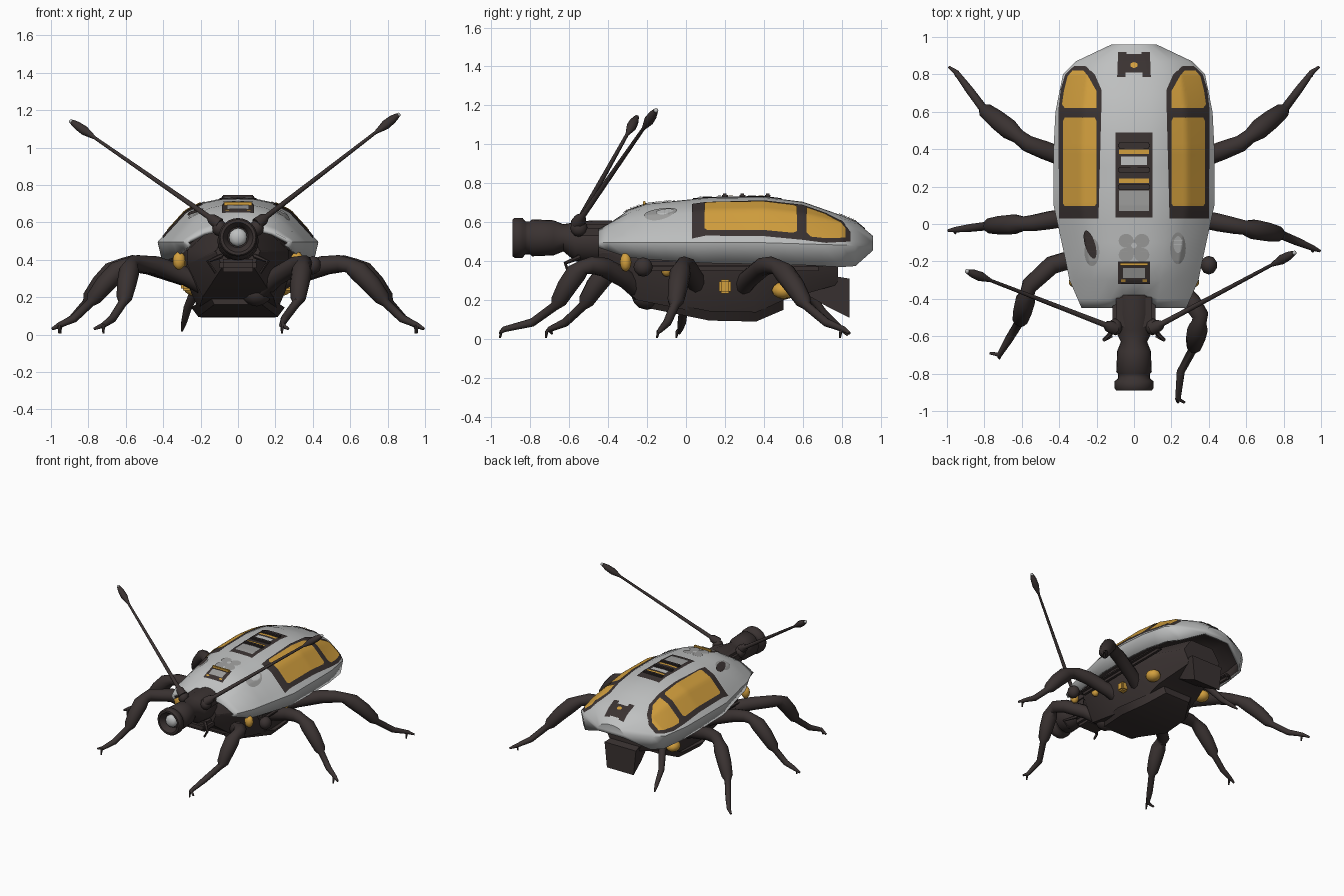
import bpy, bmesh, math
from mathutils import Vector

if "Cube" in bpy.data.objects:
    bpy.data.objects.remove(bpy.data.objects["Cube"])


def mat(name, rgb):
    m = bpy.data.materials.new(name)
    m.diffuse_color = (*rgb, 1)
    m.use_nodes = True
    m.node_tree.nodes["Principled BSDF"].inputs["Base Color"].default_value = m.diffuse_color
    return m


LIGHT = mat("shell grey", (0.52, 0.53, 0.53))
MID = mat("marking grey", (0.34, 0.34, 0.335))
DARK = mat("dark brown", (0.042, 0.032, 0.031))
AMBER = mat("amber", (0.65, 0.35, 0.048))


def finish(name, bm, mats, angle=40):
    bmesh.ops.recalc_face_normals(bm, faces=bm.faces)
    me = bpy.data.meshes.new(name)
    bm.to_mesh(me)
    bm.free()
    ob = bpy.data.objects.new(name, me)
    bpy.context.collection.objects.link(ob)
    for m in mats:
        me.materials.append(m)
    bpy.ops.object.select_all(action='DESELECT')
    ob.select_set(True)
    bpy.context.view_layer.objects.active = ob
    bpy.ops.object.shade_smooth_by_angle(angle=math.radians(angle))
    return ob


def loft(bm, rings, closed=True, caps=True):
    vs = [[bm.verts.new(p) for p in r] for r in rings]
    n = len(vs[0])
    for a, b in zip(vs, vs[1:]):
        for i in range(n if closed else n - 1):
            j = (i + 1) % n
            bm.faces.new((a[i], a[j], b[j], b[i]))
    if caps:
        bm.faces.new(vs[0])
        bm.faces.new(vs[-1])
    return vs


def tube(name, path, material, sides=10):
    """Round limb through (x, y, z, radius) points."""
    pts = [Vector(p[:3]) for p in path]
    u, rings = Vector((0.1, 1, 0.3)), []
    for i, p in enumerate(pts):
        t = (pts[min(i + 1, len(pts) - 1)] - pts[max(i - 1, 0)]).normalized()
        u = (u - t * u.dot(t)).normalized()
        v, r = t.cross(u), path[i][3]
        rings.append([p + (u * math.cos(a) + v * math.sin(a)) * r
                      for a in (k * math.tau / sides for k in range(sides))])
    bm = bmesh.new()
    loft(bm, rings)
    return finish(name, bm, [material], 50)


def box(name, c, s, material, bevel=0.01):
    bm = bmesh.new()
    bmesh.ops.create_cube(bm, size=1)
    for v in bm.verts:
        v.co = Vector(c) + Vector(a * b for a, b in zip(v.co, s))
    bmesh.ops.bevel(bm, geom=bm.edges[:], offset=bevel, segments=2, affect='EDGES')
    return finish(name, bm, [material])


def ball(name, c, s, material):
    bm = bmesh.new()
    bmesh.ops.create_icosphere(bm, subdivisions=2, radius=1)
    for v in bm.verts:
        v.co = Vector(c) + Vector(a * b for a, b in zip(v.co, s))
    return finish(name, bm, [material])


def blend(table, x):
    """Row of a table at x, its first column, with linear steps between."""
    x = min(max(x, table[0][0]), table[-1][0])
    for a, b in zip(table, table[1:]):
        if x <= b[0]:
            f = (x - a[0]) / (b[0] - a[0])
            return [p + (q - p) * f for p, q in zip(a, b)]


# Shell stations: y, half width, top z, rim z
STATIONS = [(-.45, .28, .57, .47), (-.3, .345, .66, .42), (-.2, .365, .695, .41), (.1, .43, .725, .39),
            (.4, .43, .73, .385), (.6, .42, .705, .38), (.8, .38, .635, .37), (.87, .31, .605, .375),
            (.96, .12, .53, .455)]


def half_section(y):
    _, w, t, r = blend(STATIONS, y)
    m = .505 - .03 * max(0, y - .4)
    d = t - m
    return [(0, t), (.2 * w, t - .01 * d), (.42 * w, t - .1 * d), (.66 * w, t - .33 * d),
            (.93 * w, m + .1 * d), (w, m - .01), (.94 * w, r)]


def shell_z(x, y):
    return blend(half_section(y)[:6], abs(x))[1]


def plate(name, rows, material, lift=.005, side=1):
    """Thin panel following the shell; rows are (y, x0, x1)."""
    rings = []
    y0, y1 = rows[0][0], rows[-1][0]
    steps = {y0 + (y1 - y0) * k / 24 for k in range(25)} | {r[0] for r in rows}
    for step in sorted(steps):
        y, x0, x1 = blend(rows, step)
        xs = [side * (x0 + (x1 - x0) * j / 12) for j in range(13)]
        rings.append([(x, y, shell_z(x, y) + lift) for x in xs])
    bm = bmesh.new()
    loft(bm, rings, closed=False, caps=False)
    return finish(name, bm, [material])


def oval(name, cx, cy, rx, ry, material, slant=0, lift=.005):
    rows = []
    for k in range(13):
        s = -math.cos(math.pi * k / 12) * .995
        w, c = rx * math.sqrt(1 - s * s), cx + slant * s
        rows.append((cy + ry * s, c - w, c + w))
    plate(name, rows, material, lift)


# Wing shell, notched over the neck, dark inside
bm = bmesh.new()
rings = []
for y in sorted({s[0] for s in STATIONS} | {-.4, -.1, 0, .2, .3, .5, .7}):
    h = half_section(y)
    notch = max(0, -.36 - y) * .6
    rings.append([(x, y + (notch if abs(x) < .1 else 0), z) for x, z in [(-x, z) for x, z in h[:0:-1]] + h])
grid = loft(bm, rings, closed=False, caps=False)
bm.faces.new(grid[-1])
shell = finish("wing_shell", bm, [LIGHT, DARK], 35)
sol = shell.modifiers.new("thickness", 'SOLIDIFY')
sol.thickness, sol.offset, sol.material_offset = .02, -1, 1

# Side windows and their frames
for name, s in (("right", 1), ("left", -1)):
    plate(name + "_window_frame", [(.03, .19, .4), (.6, .175, .405), (.72, .175, .392), (.8, .21, .368),
                                   (.845, .26, .32)], DARK, .005, s)
    plate(name + "_long_window", [(.095, .21, .37), (.11, .2, .38), (.55, .2, .38), (.57, .21, .37)],
          AMBER, .011, s)
    plate(name + "_rear_window", [(.62, .2, .37), (.64, .2, .385), (.71, .2, .375), (.79, .245, .355),
                                  (.82, .27, .33)], AMBER, .011, s)


def panel(name, y0, y1, w, material, lift=.01):
    plate(name, [(y0, -w, w), (y1, -w, w)], material, lift)


# Centre panel with vents
panel("centre_panel", .035, .49, .1, DARK, .005)
panel("centre_hatch", .07, .18, .08, MID)
panel("centre_light", .315, .36, .07, LIGHT)
for y in (.23, .385):
    panel("centre_amber", y - .012, y + .012, .08, AMBER)
for y in (.2, .29, .42):
    box("centre_ridge", (0, y, .737), (.17, .03, .02), DARK, .006)

# Front vent, rear marking and spots
panel("front_vent", -.32, -.2, .085, DARK, .005)
panel("front_vent_hatch", -.29, -.235, .06, MID)
box("front_vent_amber", (0, -.215, .694), (.15, .014, .03), AMBER, .003)
panel("rear_mark", .81, .91, .07, DARK, .005)
for s in (-1, 1):
    plate("rear_mark_leg", [(.785, .045, .09), (.92, .04, .085)], DARK, .006, s)
    plate("front_vent_corner", [(-.31, .045, .07), (-.298, .045, .07)], AMBER, .01, s)
    for y in (-.09, -.165):
        oval("centre_spot", s * .042, y, .04, .037, MID)
oval("centre_spot_middle", 0, -.125, .04, .04, MID, 0, .006)
oval("centre_spot_light", 0, -.115, .015, .015, LIGHT, 0, .009)
oval("rear_mark_dot", 0, .85, .02, .015, AMBER, 0, .011)
oval("right_spot", .235, -.13, .042, .085, MID)
oval("right_spot_centre", .235, -.11, .024, .045, LIGHT, 0, .009)
oval("left_spot", -.225, -.15, .04, .075, MID)
oval("left_spot_slot", -.235, -.11, .028, .075, DARK, -.02, .009)

# Body hull under the shell: y, half width, top, bottom
HULL = [(-.45, .12, .54, .36), (-.25, .27, .55, .2), (.1, .3, .55, .13), (.35, .28, .55, .13),
        (.5, .26, .52, .2), (.78, .17, .48, .28)]
bm = bmesh.new()
loft(bm, [[(-w, y, t - .1), (-.6 * w, y, t), (.6 * w, y, t), (w, y, t - .1), (w, y, (t + b) / 2),
           (.7 * w, y, b), (-.7 * w, y, b), (-w, y, (t + b) / 2)] for y, w, t, b in HULL])
finish("body_hull", bm, [DARK])


def keel(name, rows):
    """Tapered block from rows of y, half width, top, bottom."""
    bm = bmesh.new()
    loft(bm, [[(-w, y, t), (w, y, t), (w * .85, y, b), (-w * .85, y, b)] for y, w, t, b in rows])
    finish(name, bm, [DARK])


# Belly plate, tail and underside details
keel("belly_plate", [(-.2, .15, .21, .16), (.12, .25, .145, .095), (.36, .22, .14, .09), (.5, .13, .2, .15)])
keel("tail_block", [(.6, .09, .36, .24), (.72, .12, .33, .17), (.84, .14, .31, .11)])
for s in (-1, 1):
    ball("front_side_light", (s * .315, -.31, .395), (.035, .03, .05), AMBER)
    ball("middle_side_light", (s * .29, -.1, .36), (.03, .03, .04), AMBER)
    box("belly_light", (s * .275, .2, .27), (.06, .06, .07), AMBER)
    ball("rear_belly_light", (s * .235, .5, .25), (.055, .06, .045), AMBER)
    box("side_rail", (s * .33, .25, .375), (.06, .9, .05), DARK, .02)

# Head: barrel with hollow nose ring, then neck
HEAD = [(-.84, .055), (-.87, .065), (-.89, .08), (-.89, .095), (-.88, .103), (-.84, .103), (-.825, .085),
        (-.8, .085), (-.79, .095), (-.68, .09), (-.63, .07), (-.57, .1), (-.48, .11), (-.38, .11)]
bm = bmesh.new()
loft(bm, [[(r * math.cos(k * math.tau / 24), y, .52 - .02 * (y > -.6) + r * math.sin(k * math.tau / 24))
           for k in range(24)] for y, r in HEAD])
finish("head_and_neck", bm, [DARK], 50)
ball("eye_lens", (0, -.85, .52), (.05, .03, .05), LIGHT)
box("neck_collar", (0, -.47, .55), (.23, .2, .08), DARK, .02)
box("lower_jaw", (0, -.49, .37), (.2, .14, .07), DARK, .02)
for s in (-1, 1):
    ball("antenna_socket", (s * .1, -.55, .57), (.04, .045, .045), DARK)
    tube("mouth_feeler", [(s * .09, -.55, .42, .014), (s * .16, -.62, .39, .01), (s * .12, -.6, .33, .008)], DARK, 6)
ball("right_shoulder_knob", (.4, -.22, .37), (.045, .05, .05), DARK)

# Antennae with clubbed tips
CLUB = [(0, .035), (.05, .03), (.07, .015), (.83, .009), (.9, .026), (.95, .023), (.985, .014)]
for s, name, tip in ((1, "right", (.865, -.15, 1.18)), (-1, "left", (-.9, -.25, 1.145))):
    base, end = Vector((s * .1, -.56, .59)), Vector(tip)
    tube(name + "_antenna", [(*base.lerp(end, f), r) for f, r in CLUB], DARK, 8)
    ball(name + "_antenna_tip", base.lerp(end, .99), (.012, .012, .012), LIGHT)

# Legs share one profile along their length: fraction, height, radius
PROFILE = [(0, .22, .055), (.2, .31, .05), (.4, .37, .05), (.5, .38, .045), (.56, .37, .04), (.62, .34, .055),
           (.7, .27, .052), (.77, .195, .042), (.79, .17, .024), (.88, .085, .022), (.96, .05, .015), (1, .03, .007)]


def leg(name, plan):
    """Leg over a plan path of (fraction, x, y) points."""
    path = [(*blend(plan, f)[1:], z, r) for f, z, r in PROFILE]
    tube(name + "_leg", path, DARK)
    ball(name + "_hip", path[0][:3], (.08, .08, .07), DARK)
    x, y, z, _ = path[-2]
    tube(name + "_claw", [(x, y, z, .014), (x, y - .015, z - .012, .009), (x, y - .02, z - .045, .005)], DARK, 6)


leg("front_right", [(0, .1, -.2), (.4, .31, -.42), (.5, .355, -.49), (.78, .32, -.66), (.88, .25, -.79),
                    (.96, .235, -.935), (1, .27, -.955)])
leg("front_left", [(0, -.1, -.12), (.4, -.44, -.22), (.5, -.56, -.33), (.78, -.61, -.52), (.96, -.72, -.7),
                   (1, -.77, -.69)])
leg("middle_right", [(0, .1, .08), (.5, .54, -.01), (.78, .78, -.055), (1, .995, -.145)])
leg("middle_left", [(0, -.1, .08), (.5, -.54, .005), (.78, -.78, -.01), (1, -.995, -.035)])
for name, s in (("right", 1), ("left", -1)):
    leg("rear_" + name, [(0, s * .1, .25), (.5, s * .57, .43), (.78, s * .8, .61), (.96, s * .95, .81),
                         (1, s * .99, .84)])
tube("small_rear_limb", [(-.2, .58, .3, .03), (-.27, .7, .14, .022), (-.29, .79, .06, .015), (-.3, .83, .02, .006)],
     DARK, 8)
